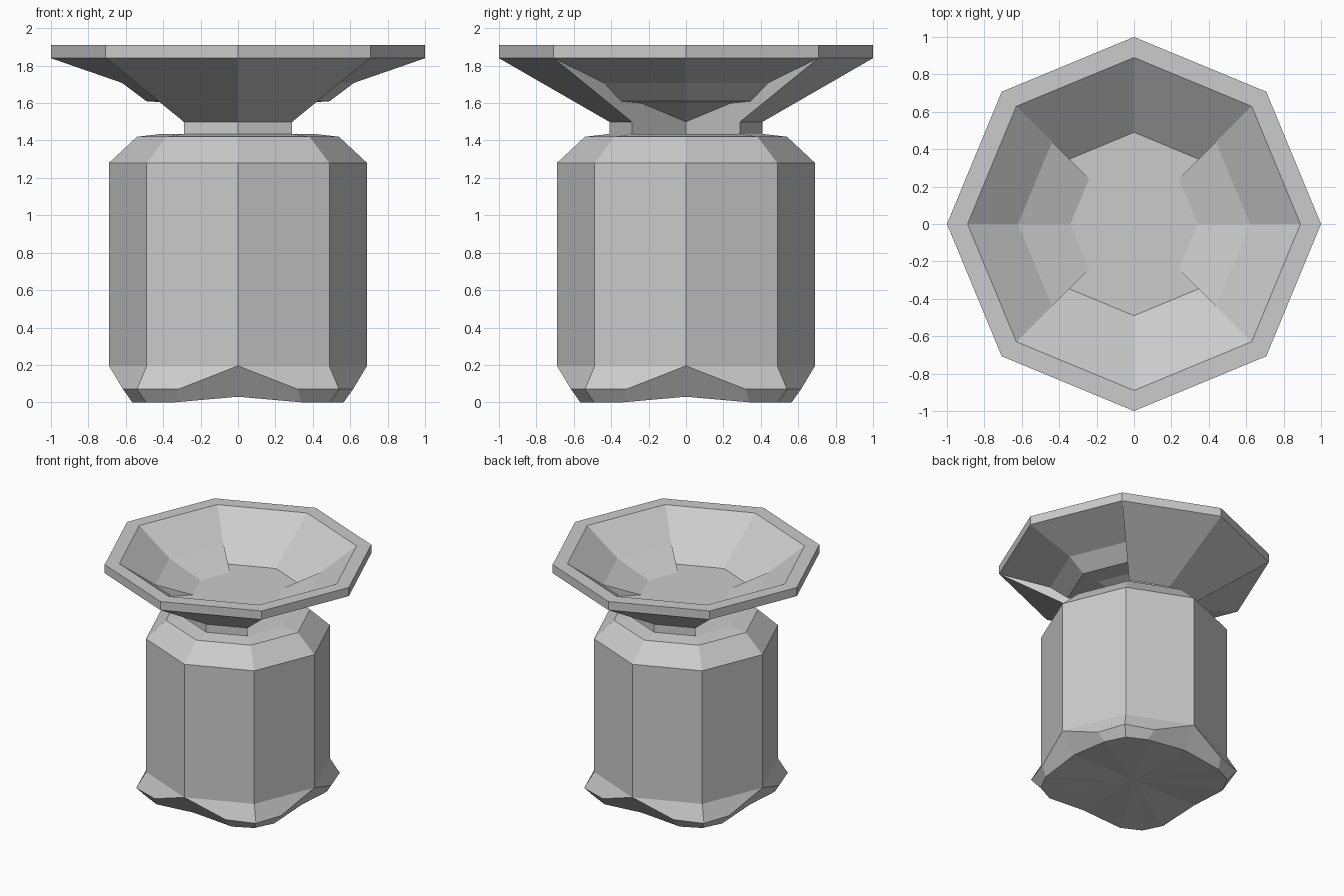
import bpy
import bmesh
from math import cos, sin, radians
from mathutils import Vector

cube = bpy.data.objects.get("Cube")
if cube:
    bpy.data.objects.remove(cube, do_unlink=True)

GREY = (0.6, 0.6, 0.6, 1)
grey = bpy.data.materials.new("plain grey")
grey.use_nodes = True
grey.diffuse_color = GREY
grey.node_tree.nodes["Principled BSDF"].inputs["Base Color"].default_value = GREY


def finish(bm, name):
    bmesh.ops.remove_doubles(bm, verts=bm.verts, dist=0.0005)
    bmesh.ops.recalc_face_normals(bm, faces=bm.faces)
    mesh = bpy.data.meshes.new(name)
    bm.to_mesh(mesh)
    bm.free()
    mesh.materials.append(grey)
    obj = bpy.data.objects.new(name, mesh)
    bpy.context.collection.objects.link(obj)
    return obj


def polar(r, z, degrees):
    a = radians(degrees)
    return Vector((r * cos(a), r * sin(a), z))


def octagon(bm, r, z):
    return [bm.verts.new(polar(r, z, 45 * i)) for i in range(8)]


def bridge(bm, a, b):
    n = len(a)
    for i in range(n):
        j = (i + 1) % n
        bm.faces.new((a[i], a[j], b[j], b[i]))


def fan(bm, ring, z):
    tip = bm.verts.new((0, 0, z))
    for i, v in enumerate(ring):
        bm.faces.new((v, ring[(i + 1) % len(ring)], tip))


def foot_ring(bm, side, out, corner, mid=None):
    """Four feet on the diagonals, with an optional point between them."""
    ring = []
    for q in range(4):
        pts = [mid, (out, -side[0]), (corner, -corner), (side[0], -out)]
        pts = [mid, (out, side[0]), (corner, corner), (side[0], out)]
        row = []
        for k, p in enumerate(pts):
            if p is None:
                row.append(None)
                continue
            z = p[2] if len(p) > 2 else side[1]
            x, y = (p[0], 0) if k == 0 else p[:2]
            v = Vector((x, y, z))
            for _ in range(q):
                v = Vector((-v.y, v.x, v.z))
            row.append(bm.verts.new(v))
        ring += row
    return ring


# Eight-sided body with chamfered shoulder
bm = bmesh.new()
lower = octagon(bm, 0.69, 0.195)
rings = [lower] + [octagon(bm, r, z) for r, z in ((0.69, 1.28), (0.54, 1.42), (0.41, 1.435))]
for a, b in zip(rings, rings[1:]):
    bridge(bm, a, b)
fan(bm, rings[-1], 1.435)

# Four flared feet with arches between them
ankle = foot_ring(bm, (0.32, 0.07), 0.615, 0.54)
sole = foot_ring(bm, (0.34, 0.0), 0.565, 0.49, (0.58, 0, 0.03))
for q in range(4):
    k, n = 4 * q, (4 * q + 4) % 16
    arch, diagonal, next_arch = lower[2 * q], lower[2 * q + 1], lower[(2 * q + 2) % 8]
    bm.faces.new((arch, ankle[k + 1], ankle[k + 2], diagonal))
    bm.faces.new((diagonal, ankle[k + 2], ankle[k + 3], next_arch))
    for i in (1, 2):
        bm.faces.new((ankle[k + i], sole[k + i], sole[k + i + 1], ankle[k + i + 1]))
    bm.faces.new((arch, sole[k], sole[k + 1], ankle[k + 1]))
    bm.faces.new((next_arch, ankle[k + 3], sole[k + 3], sole[n]))
fan(bm, sole, 0.03)
finish(bm, "body")


def wedge(name, profile, start):
    """Closed quarter sector made from a radial profile, in two flat steps."""
    bm = bmesh.new()
    cuts = [[bm.verts.new(polar(r, z, start + 45 * i)) for r, z in profile] for i in range(3)]
    for a, b in zip(cuts, cuts[1:]):
        bridge(bm, a, b)
    bm.faces.new(cuts[0])
    bm.faces.new(cuts[-1])
    bmesh.ops.dissolve_degenerate(bm, dist=0.0005, edges=bm.edges)
    return finish(bm, name)


# Front and back of the bowl, including the neck
full = [(0, 1.43), (0.41, 1.43), (0.41, 1.5), (1, 1.84), (1, 1.91),
        (0.89, 1.91), (0.49, 1.61), (0, 1.61)]
# Sides of the bowl, scooped out underneath
scooped = [(0, 1.5), (0.34, 1.6), (0.49, 1.61), (0.62, 1.708), (1, 1.84), (1, 1.91),
           (0.89, 1.91), (0.62, 1.715), (0.34, 1.61), (0, 1.61)]
wedge("bowl_back", full, 45)
wedge("bowl_front", full, 225)
wedge("bowl_left", scooped, -45)
wedge("bowl_right", scooped, 135)
